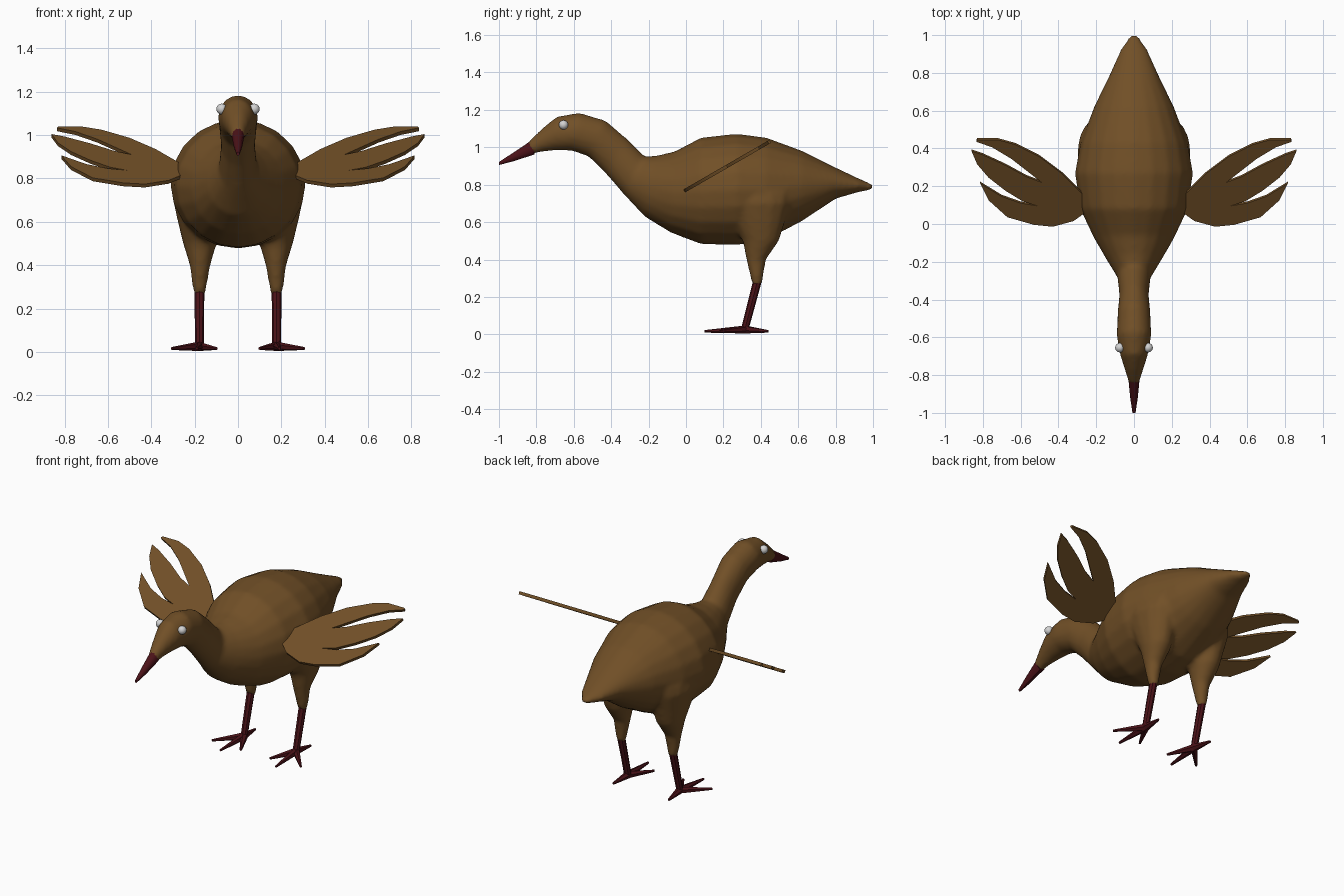
import bpy, bmesh, math
from mathutils import Vector

if "Cube" in bpy.data.objects:
    bpy.data.objects.remove(bpy.data.objects["Cube"])


def material(name, rgb):
    m = bpy.data.materials.new(name)
    m.diffuse_color = (*rgb, 1)
    m.use_nodes = True
    m.node_tree.nodes["Principled BSDF"].inputs["Base Color"].default_value = m.diffuse_color
    return m


BROWN = material("feather brown", (0.165, 0.079, 0.02))
MAROON = material("dark maroon", (0.07, 0.006, 0.009))
PALE = material("eye grey", (0.65, 0.65, 0.65))


def finish(bm, name, mat, angle=40):
    bmesh.ops.recalc_face_normals(bm, faces=bm.faces)
    me = bpy.data.meshes.new(name)
    bm.to_mesh(me)
    bm.free()
    me.materials.append(mat)
    ob = bpy.data.objects.new(name, me)
    bpy.context.collection.objects.link(ob)
    bpy.ops.object.select_all(action='DESELECT')
    ob.select_set(True)
    bpy.context.view_layer.objects.active = ob
    bpy.ops.object.shade_smooth_by_angle(angle=math.radians(angle))
    return ob


def loft(bm, rings):
    """Skin a list of closed rings and cap both ends."""
    rows = [[bm.verts.new(p) for p in r] for r in rings]
    n = len(rows[0])
    for a, b in zip(rows, rows[1:]):
        for i in range(n):
            j = (i + 1) % n
            bm.faces.new((a[i], a[j], b[j], b[i]))
    bm.faces.new(rows[0])
    bm.faces.new(rows[-1])


def ellipse(centre, u, v, n):
    c, u, v = Vector(centre), Vector(u), Vector(v)
    return [c + u * math.cos(2 * math.pi * i / n) + v * math.sin(2 * math.pi * i / n)
            for i in range(n)]


def section(yt, zt, yb, zb, hw, n=20):
    """Body cross-section from its top point, bottom point and half width."""
    top, bot = Vector((0, yt, zt)), Vector((0, yb, zb))
    return ellipse((top + bot) / 2, (hw, 0, 0), (top - bot) / 2, n)


def tube(bm, a, b, ra, rb, n=8):
    a, b = Vector(a), Vector(b)
    d = (b - a).normalized()
    u = d.orthogonal().normalized()
    v = d.cross(u)
    loft(bm, [ellipse(a, u * ra, v * ra, n), ellipse(b, u * rb, v * rb, n)])


# body: head, neck, trunk and tail, with both thighs blended in
body = bmesh.new()
loft(body, [section(*s) for s in (
    (-.85, 1.025, -.83, .96, .028), (-.77, 1.10, -.78, .975, .048),
    (-.69, 1.165, -.70, .983, .073), (-.57, 1.185, -.61, .982, .092),
    (-.43, 1.143, -.52, .95, .087), (-.32, 1.05, -.43, .86, .078),
    (-.22, .95, -.33, .745, .088), (-.16, .955, -.22, .628, .145),
    (-.06, .978, -.08, .543, .215), (.08, 1.052, .08, .482, .285),
    (.27, 1.073, .27, .477, .313), (.43, 1.052, .42, .50, .285),
    (.62, .982, .62, .605, .212), (.80, .892, .80, .725, .125),
    (.92, .835, .92, .76, .073), (1.0, .80, 1.0, .775, .02))])
for s in (1, -1):
    loft(body, [ellipse((s * x, y, z), (rx, 0, 0), (0, ry, 0), 14)
                for z, x, y, rx, ry in (
        (.76, .18, .37, .11, .20), (.70, .19, .38, .11, .18),
        (.60, .18, .39, .098, .14), (.50, .176, .40, .078, .098),
        (.40, .175, .375, .048, .053), (.265, .178, .38, .028, .026))])
body = finish(body, "body", BROWN, 80)
remesh = body.modifiers.new("blend", 'REMESH')
remesh.mode = 'VOXEL'
remesh.voxel_size = 0.014
remesh.use_smooth_shade = True
relax = body.modifiers.new("relax", 'SMOOTH')
relax.factor = 0.5
relax.iterations = 6

# beak
bm = bmesh.new()
loft(bm, [section(*s, n=10) for s in (
    (-.825, 1.04, -.81, .96, .03), (-.92, .975, -.92, .925, .02),
    (-1.0, .922, -1.0, .905, .008))])
finish(bm, "beak", MAROON)

# feathered wing outline, laid on a plane rising towards the back
WING = [(.25, .07), (.32, .02), (.43, -.01), (.53, 0), (.67, .04), (.77, .13),
        (.815, .22), (.70, .15), (.60, .115), (.51, .10),
        (.59, .125), (.68, .18), (.77, .25), (.83, .32), (.86, .39),
        (.80, .37), (.68, .315), (.57, .255), (.49, .225),
        (.56, .28), (.65, .35), (.75, .41), (.835, .44),
        (.83, .45), (.72, .45), (.63, .425), (.50, .36), (.38, .27), (.27, .16)]

for s, side in ((1, "right"), (-1, "left")):
    # wing plate
    bm = bmesh.new()
    half = Vector((0, -.5, .866)) * .009
    pts = [Vector((s * x, y, .772 + .577 * y)) for x, y in WING]
    loft(bm, [[p - half for p in pts], [p + half for p in pts]])
    finish(bm, side + "_wing", BROWN, 30)

    # shank
    bm = bmesh.new()
    tube(bm, (s * .178, .383, .29), (s * .178, .315, .03), .023, .02)
    finish(bm, side + "_leg", MAROON)

    # foot with three front toes and one back toe
    bm = bmesh.new()
    for x, y in ((.19, .10), (.305, .18), (.10, .17), (.19, .44)):
        tube(bm, (s * .178, .315, .026), (s * x, y, .016), .022, .007, 6)
    finish(bm, side + "_foot", MAROON)

    # eye
    bm = bmesh.new()
    bmesh.ops.create_uvsphere(bm, u_segments=16, v_segments=10, radius=.025)
    bmesh.ops.translate(bm, verts=bm.verts, vec=(s * .075, -.655, 1.12))
    finish(bm, side + "_eye", PALE)
